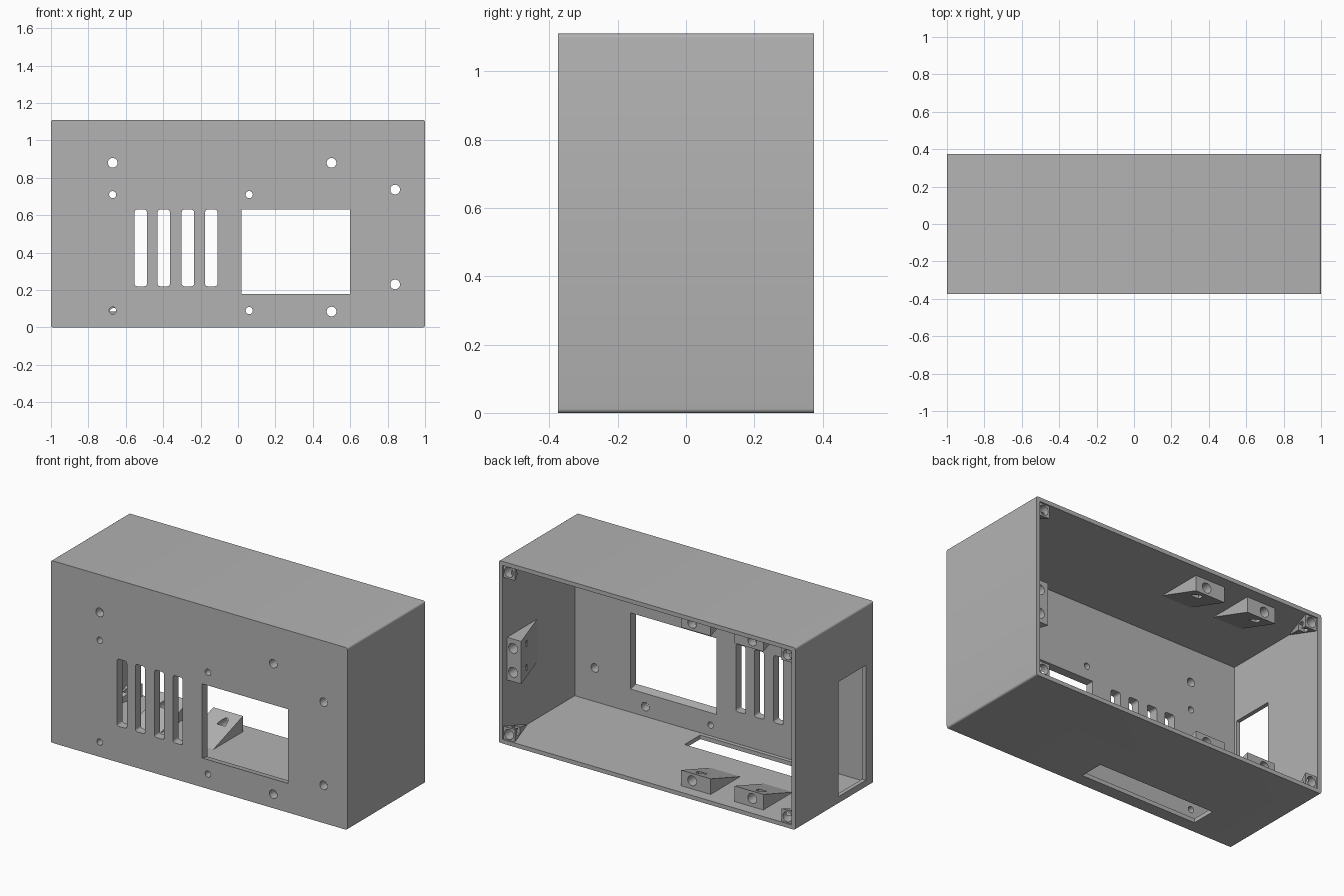
import bpy, bmesh, math
from mathutils import Vector

if "Cube" in bpy.data.objects:
    bpy.data.objects.remove(bpy.data.objects["Cube"])

W, D, H = 1.0, 0.375, 1.11      # half width, half depth, height
T, FRONT = 0.025, -0.322        # wall thickness, inner face of the front panel

grey = bpy.data.materials.new("grey plastic")
grey.diffuse_color = (0.45, 0.45, 0.45, 1)
grey.use_nodes = True
grey.node_tree.nodes["Principled BSDF"].inputs["Base Color"].default_value = grey.diffuse_color


def finish(name, bm):
    bmesh.ops.recalc_face_normals(bm, faces=bm.faces)
    me = bpy.data.meshes.new(name)
    bm.to_mesh(me)
    bm.free()
    me.materials.append(grey)
    ob = bpy.data.objects.new(name, me)
    bpy.context.collection.objects.link(ob)
    return ob


def hull(name, points):
    bm = bmesh.new()
    vs = [bm.verts.new(p) for p in points]
    bmesh.ops.convex_hull(bm, input=vs)
    bmesh.ops.dissolve_limit(bm, angle_limit=0.01, verts=bm.verts, edges=bm.edges)
    return finish(name, bm)


def box(name, x0, x1, y0, y1, z0, z1, bevel=0.0):
    """Box, optionally with the edges running along y rounded."""
    bm = bmesh.new()
    bmesh.ops.create_cube(bm, size=1)
    for v in bm.verts:
        v.co = ((x0 + x1) / 2 + v.co.x * (x1 - x0),
                (y0 + y1) / 2 + v.co.y * (y1 - y0),
                (z0 + z1) / 2 + v.co.z * (z1 - z0))
    if bevel:
        along = [e for e in bm.edges
                 if abs(e.verts[0].co.y - e.verts[1].co.y) > 1e-4]
        bmesh.ops.bevel(bm, geom=along, offset=bevel, segments=4,
                        profile=0.5, affect='EDGES')
    return finish(name, bm)


def hole(x, z, r, y0, y1):
    n = 24
    ring = [(x + r * math.cos(2 * math.pi * i / n), z + r * math.sin(2 * math.pi * i / n))
            for i in range(n)]
    return hull("hole_cutter", [(a, y, b) for y in (y0, y1) for a, b in ring])


def cut(ob, cutters):
    bpy.context.view_layer.objects.active = ob
    for c in cutters:
        m = ob.modifiers.new("cut", 'BOOLEAN')
        m.operation, m.solver, m.object = 'DIFFERENCE', 'EXACT', c
        bpy.ops.object.modifier_apply(modifier=m.name)
        bpy.data.objects.remove(c)


def smooth(ob):
    bpy.ops.object.select_all(action='DESELECT')
    ob.select_set(True)
    bpy.context.view_layer.objects.active = ob
    bpy.ops.object.shade_smooth_by_angle(angle=math.radians(30))


# Enclosure shell, open at the back
case = box("enclosure", -W, W, -D, D, 0, H, 0.012)
cutters = [box("cavity", -W + T, W - T, FRONT, D + 0.1, T, H - T)]

# Ventilation slots
for x in (-0.52, -0.397, -0.268, -0.143):
    cutters.append(box("slot", x - 0.033, x + 0.033, -0.5, -0.25, 0.22, 0.63, 0.014))

# Screen window with a sloped lower edge on the inside
profile = [(-0.5, 0.63), (-0.25, 0.63), (-0.25, 0.15), (-0.355, 0.205), (-0.5, 0.205)]
cutters.append(hull("screen", [(x, y, z) for x in (0.02, 0.60) for y, z in profile]))

# Panel screw holes
for x, z in ((-0.67, 0.88), (0.5, 0.88), (0.84, 0.737), (0.84, 0.23), (0.5, 0.085)):
    cutters.append(hole(x, z, 0.026, -0.5, -0.25))
for x, z in ((-0.67, 0.71), (0.06, 0.71), (0.06, 0.09), (-0.67, 0.09)):
    cutters.append(hole(x, z, 0.019, -0.5, -0.25))

# Openings in the left wall and the floor
cutters.append(box("side_opening", -1.1, -0.9, -0.305, -0.04, 0.045, 0.745))
cutters.append(box("floor_opening", -0.675, 0.113, -0.298, -0.147, -0.1, 0.1))
cut(case, cutters)
smooth(case)

# Wedge-shaped screw mounts on the floor and ceiling
EMBED, BACK, TIP, TALL = 0.01, 0.305, 0.02, 0.095
for label, wall, s in (("floor", T, 1), ("ceiling", H - T, -1)):
    for i, (x0, x1, hx) in enumerate(((-0.38, -0.18, -0.255), (-0.735, -0.54, -0.66))):
        side = [(BACK, wall - s * EMBED), (BACK, wall + s * TALL),
                (TIP, wall), (TIP, wall - s * EMBED)]
        ob = hull(f"{label}_mount_{i + 1}", [(x, y, z) for x in (x0, x1) for y, z in side])
        cut(ob, [hole(hx, wall + s * 0.05, 0.03, 0.2, 0.4)])
        smooth(ob)

# Double screw mount on the right wall
wall = W - T
side = [(wall + EMBED, 0.33), (wall - TALL, 0.33), (wall, 0.04), (wall + EMBED, 0.04)]
ob = hull("side_mount", [(x, y, z) for z in (0.37, 0.63) for x, y in side])
cut(ob, [hole(0.935, z, 0.03, 0.23, 0.4) for z in (0.427, 0.573)])
smooth(ob)

# Corner posts tapering into each corner, with a screw hole each
S, Y0, Y1 = 0.085, 0.11, 0.365
for sx in (-1, 1):
    for top in (0, 1):
        sz = -1 if top else 1
        cx, cz = sx * (W - T + 0.008), (H - T + 0.008 if top else T - 0.008)
        ix, iz = cx - sx * S, cz + sz * S
        ob = hull(f"corner_post_{'right' if sx > 0 else 'left'}_{'top' if top else 'bottom'}",
                  [(cx, Y1, cz), (ix, Y1, cz), (ix, Y1, iz), (cx, Y1, iz), (cx, Y0, cz)])
        cut(ob, [hole(cx - sx * 0.044, cz + sz * 0.044, 0.03, 0.27, 0.45)])
        smooth(ob)
